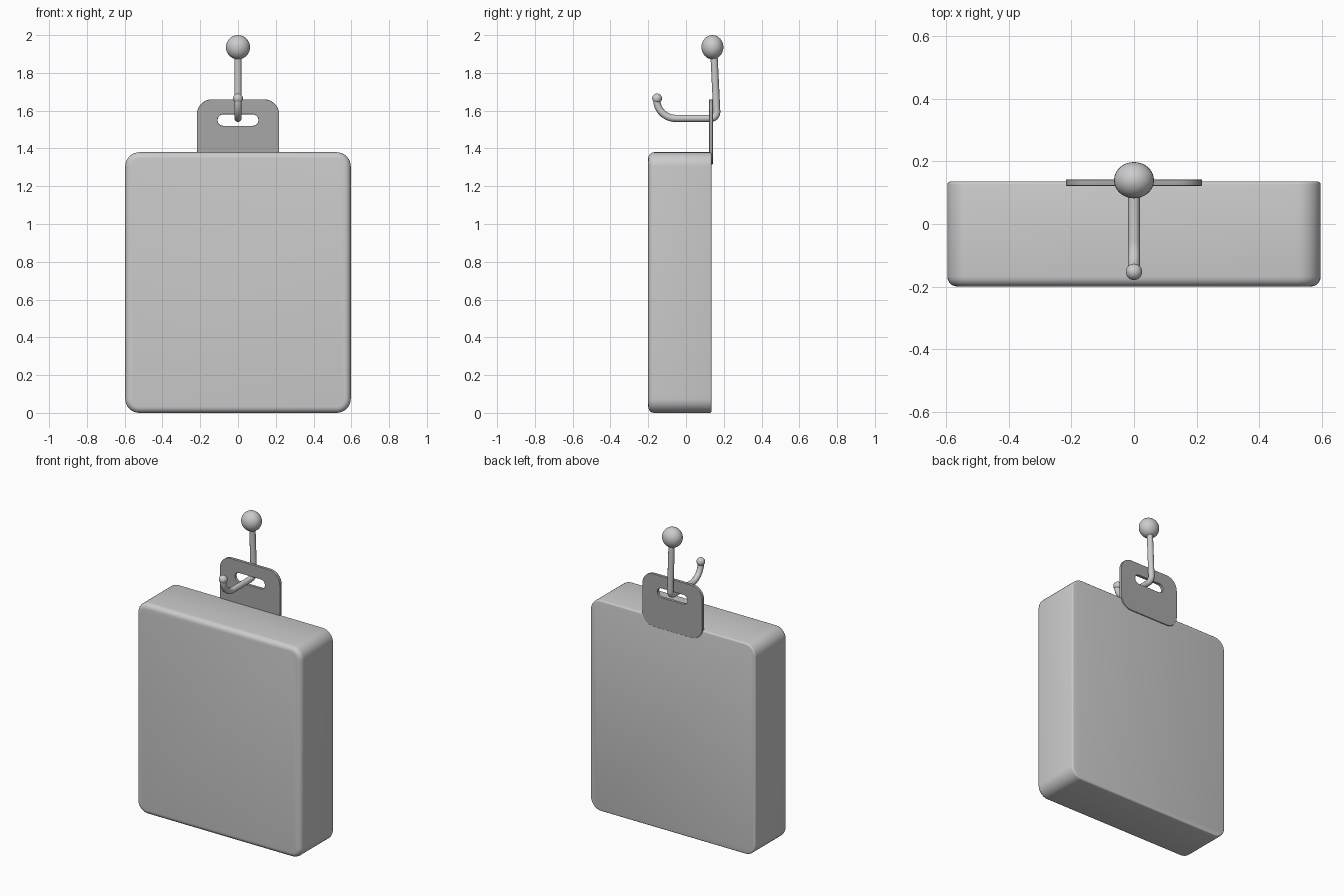
import bpy
import bmesh
from math import sin, cos, pi, radians
from mathutils import Vector

cube = bpy.data.objects.get("Cube")
if cube:
    bpy.data.objects.remove(cube, do_unlink=True)


def material(name, grey):
    mat = bpy.data.materials.new(name)
    mat.use_nodes = True
    colour = (grey, grey, grey, 1)
    mat.diffuse_color = colour
    mat.node_tree.nodes["Principled BSDF"].inputs["Base Color"].default_value = colour
    return mat


light_grey = material("light grey", 0.6)
dark_grey = material("dark grey", 0.39)


def arc(cx, cy, radius, start, end, steps=8):
    """Points along an arc, angles in degrees."""
    angles = [radians(start + (end - start) * i / steps) for i in range(steps + 1)]
    return [(cx + radius * cos(a), cy + radius * sin(a)) for a in angles]


def rounded_rect(half_w, low, high, radius):
    points = []
    corners = [(1, high), (-1, high), (-1, low), (1, low)]
    for i, (side, v) in enumerate(corners):
        cv = v - radius if v == high else v + radius
        points += arc(side * (half_w - radius), cv, radius, i * 90, i * 90 + 90)
    return points


def finish(obj, mat, angle=40):
    obj.data.materials.clear()
    obj.data.materials.append(mat)
    bpy.ops.object.select_all(action="DESELECT")
    obj.select_set(True)
    bpy.context.view_layer.objects.active = obj
    if obj.type == "CURVE":
        bpy.ops.object.convert(target="MESH")
    bpy.ops.object.shade_smooth_by_angle(angle=radians(angle))


def add_curve(name, dims, outlines, cyclic):
    curve = bpy.data.curves.new(name, "CURVE")
    curve.dimensions = dims
    for points in outlines:
        spline = curve.splines.new("POLY")
        spline.points.add(len(points) - 1)
        for p, co in zip(spline.points, points):
            p.co = (*co, 1)
        spline.use_cyclic_u = cyclic
    obj = bpy.data.objects.new(name, curve)
    bpy.context.collection.objects.link(obj)
    return obj


# Box body: rounded outlines stacked from front to back, softer front edge
front, back = -0.2, 0.136
soft, tight = 0.032, 0.01
layers = [(front + soft * (1 - sin(a)), soft * (1 - cos(a)))
          for a in [pi / 2 * (1 - i / 5) for i in range(6)]]
layers += [(back - tight * (1 - sin(a)), tight * (1 - cos(a)))
           for a in [pi / 2 * i / 3 for i in range(4)]]
bm = bmesh.new()
rings = []
for y, inset in layers:
    outline = rounded_rect(0.597 - inset, inset, 1.38 - inset, 0.075 - inset)
    rings.append([bm.verts.new((x, y, z)) for x, z in outline])
for a, b in zip(rings, rings[1:]):
    for i in range(len(a)):
        j = (i + 1) % len(a)
        bm.faces.new((a[i], a[j], b[j], b[i]))
bm.faces.new(rings[0])
bm.faces.new(rings[-1])
bmesh.ops.recalc_face_normals(bm, faces=bm.faces)
mesh = bpy.data.meshes.new("box_body")
bm.to_mesh(mesh)
bm.free()
body = bpy.data.objects.new("box_body", mesh)
bpy.context.collection.objects.link(body)
finish(body, light_grey)

# Hang tab: rounded plate with a slot
plate = rounded_rect(0.218, 1.315, 1.66, 0.08)
slot = rounded_rect(0.108, 1.52, 1.58, 0.0295)
tab = add_curve("hang_tab", "2D", [[(x, z, 0) for x, z in o] for o in (plate, slot)], True)
tab.data.fill_mode = "BOTH"
tab.data.extrude = 0.007
tab.data.bevel_depth = 0.003
tab.data.offset = -0.003
tab.rotation_euler = (pi / 2, 0, 0)
tab.location = (0, 0.132, 0)
finish(tab, dark_grey)

# Hook rod: down from the ball, through the slot, curling up at the front
path = [(0.147, 1.92)]
path += arc(0.13, 1.592, 0.033, 0, -90, 6)
path += arc(-0.055, 1.659, 0.1, -90, -176, 12)
rod = add_curve("hook_rod", "3D", [[(0, y, z) for y, z in path]], False)
rod.data.bevel_depth = 0.019
rod.data.bevel_resolution = 4
rod.data.use_fill_caps = True
finish(rod, light_grey)

# Ball ends of the hook
for name, centre, size in [("top_ball", (0, 0.14, 1.936), (0.064, 0.058, 0.064)),
                           ("tip_ball", (0, -0.153, 1.665), (0.026, 0.026, 0.026))]:
    bpy.ops.mesh.primitive_uv_sphere_add(segments=32, ring_count=16, radius=1, location=centre)
    ball = bpy.context.object
    ball.name = name
    ball.scale = size
    finish(ball, light_grey)
